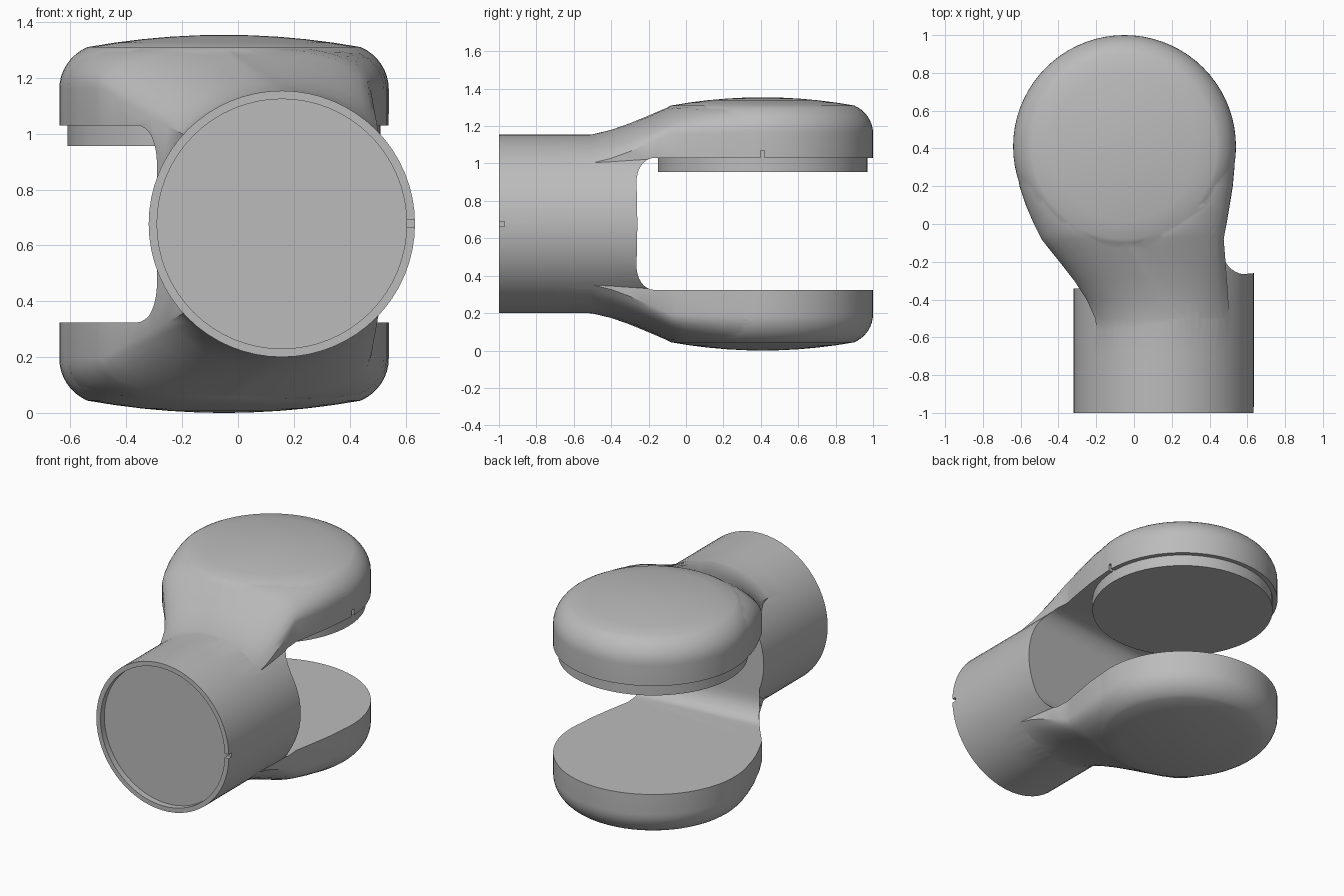
import bpy, bmesh
from math import sin, cos, pi, radians, sqrt
from mathutils import Matrix

cube = bpy.data.objects.get("Cube")
if cube:
    bpy.data.objects.remove(cube, do_unlink=True)

MID = 0.677                      # height of the symmetry plane
TUBE_X, TUBE_R = 0.157, 0.477
DISC_X, DISC_Y, DISC_R = -0.05, 0.41, 0.59
CROWN_R, WALL_Z, RIM_Z, TOP_Z = 0.49, 1.16, 1.31, 1.354

grey = bpy.data.materials.new("plain_grey")
grey.use_nodes = True
colour = (0.5, 0.5, 0.5, 1)
grey.diffuse_color = colour
grey.node_tree.nodes["Principled BSDF"].inputs["Base Color"].default_value = colour


def finish(name, bm):
    bmesh.ops.recalc_face_normals(bm, faces=bm.faces)
    mesh = bpy.data.meshes.new(name)
    bm.to_mesh(mesh)
    bm.free()
    mesh.materials.append(grey)
    obj = bpy.data.objects.new(name, mesh)
    bpy.context.collection.objects.link(obj)
    return obj


def loft(name, rings):
    """Skin a row of closed rings and cap both ends."""
    bm = bmesh.new()
    rows = [[bm.verts.new(p) for p in ring] for ring in rings]
    n = len(rows[0])
    for a, b in zip(rows, rows[1:]):
        for i in range(n):
            bm.faces.new((a[i], a[(i + 1) % n], b[(i + 1) % n], b[i]))
    bm.faces.new(rows[0])
    bm.faces.new(rows[-1])
    return finish(name, bm)


def tube_ring(radius, y, n=64):
    return [(TUBE_X + radius * cos(2 * pi * i / n), y,
             MID + radius * sin(2 * pi * i / n)) for i in range(n)]


def disc_ring(radius, z, n=72):
    return [(DISC_X + radius * cos(2 * pi * i / n),
             DISC_Y + radius * sin(2 * pi * i / n), z) for i in range(n)]


def box(name, centre, size):
    bm = bmesh.new()
    bmesh.ops.create_cube(bm, size=1, matrix=Matrix.Translation(centre)
                          @ Matrix.Diagonal((*size, 1)))
    return finish(name, bm)


def combine(target, other, operation):
    mod = target.modifiers.new(operation, 'BOOLEAN')
    mod.object, mod.operation, mod.solver = other, operation, 'EXACT'
    bpy.context.view_layer.objects.active = target
    bpy.ops.object.modifier_apply(modifier=mod.name)
    bpy.data.objects.remove(other, do_unlink=True)


def shoulder(edge, inner, sweep, steps=8):
    """Rounded shoulder from the side wall up to the crown rim."""
    return [(edge + (inner - edge) * (1 - cos(sweep * k / steps)) / (1 - cos(sweep)),
             WALL_Z + (RIM_Z - 0.003 - WALL_Z) * sin(sweep * k / steps) / sin(sweep))
            for k in range(steps + 1)]


def body_ring(y, blend, left, right):
    """Section that changes from the round tube into the wide head."""
    chord = sqrt(max(0, (CROWN_R - 0.01) ** 2 - (y - DISC_Y) ** 2))
    t = min(1, max(0, (y + 0.08) / (DISC_Y + 0.08)))
    sweep = radians(88 - 23 * t)
    a = shoulder(left, DISC_X - chord, sweep)
    b = shoulder(right, DISC_X + chord, sweep)[::-1]
    flat = [(DISC_X + chord * k / 2, RIM_Z - 0.003) for k in (-1, 0, 1)]
    wide = a + flat + b
    upper = []
    for i, (x, z) in enumerate(wide):
        phi = radians(47.6) * (2 * i / (len(wide) - 1) - 1)
        cx, cz = TUBE_X + 0.471 * sin(phi), MID + 0.471 * cos(phi)
        upper.append((cx + (x - cx) * blend, y, cz + (z - cz) * blend))
    return upper + [(x, y, 2 * MID - z) for x, y, z in reversed(upper)]


# Tube, and neck that flares into the head
fork = loft("fork_body", [tube_ring(TUBE_R, y) for y in (-1, -0.7, -0.4, -0.12)])
stations = [(-0.6, 0), (-0.5, 0.05), (-0.4, 0.2), (-0.3, 0.42), (-0.2, 0.68), (-0.13, 0.87)]
rings = [body_ring(y, w, -0.49, 0.475) for y, w in stations]
for y, left, right in ((-0.08, -0.49, 0.475), (-0.05, -0.505, 0.48), (0, -0.53, 0.49),
                       (0.1, -0.573, 0.507), (0.2, -0.606, 0.523),
                       (0.3, -0.622, 0.532), (0.41, -0.636, 0.536)):
    rings.append(body_ring(y, 1, left, right))
combine(fork, loft("neck", rings), 'UNION')

# Domed round head, full height before the gap is cut
sweep = radians(65)
profile = [(DISC_R - (DISC_R - CROWN_R) * (1 - cos(sweep * k / 8)) / (1 - cos(sweep)),
            WALL_Z + (RIM_Z - WALL_Z) * sin(sweep * k / 8) / sin(sweep)) for k in range(9)]
profile += [(CROWN_R * f, RIM_Z + (TOP_Z - RIM_Z) * (1 - f * f))
            for f in (0.8, 0.6, 0.4, 0.2, 0.04)]
head = [disc_ring(r, 2 * MID - z) for r, z in reversed(profile)]
head += [disc_ring(r, z) for r, z in profile]
combine(fork, loft("head", head), 'UNION')

# Gap between the two jaws, with rounded inner corners and a slanted back wall
half = 0.353
outline = []
for side in (1, -1):
    arc = [(-0.21 - 0.105 * sin(pi / 2 * k / 8),
            MID + side * (half - 0.14 + 0.14 * cos(pi / 2 * k / 8))) for k in range(9)]
    outline += arc if side == 1 else arc[::-1]
outline += [(1.5, MID - half), (1.5, MID + half)]
gap = loft("gap", [[(x, y + 0.086 * x, z) for y, z in outline] for x in (-1, 1)])
combine(fork, gap, 'DIFFERENCE')

# Recessed tube end and small locating notches
combine(fork, loft("recess", [tube_ring(0.447, -1.1), tube_ring(0.447, -0.96)]), 'DIFFERENCE')
combine(fork, box("tube_notch", (0.62, -1, MID), (0.08, 0.06, 0.026)), 'DIFFERENCE')
combine(fork, box("jaw_notch", (0.54, DISC_Y, 1.04), (0.07, 0.022, 0.06)), 'DIFFERENCE')

# Round pad under the upper jaw
pad = loft("upper_jaw_pad", [disc_ring(0.56, 0.955), disc_ring(0.56, 1.04)])

for obj in (fork, pad):
    bpy.ops.object.select_all(action='DESELECT')
    obj.select_set(True)
    bpy.context.view_layer.objects.active = obj
    bpy.ops.object.shade_smooth_by_angle(angle=radians(32))
